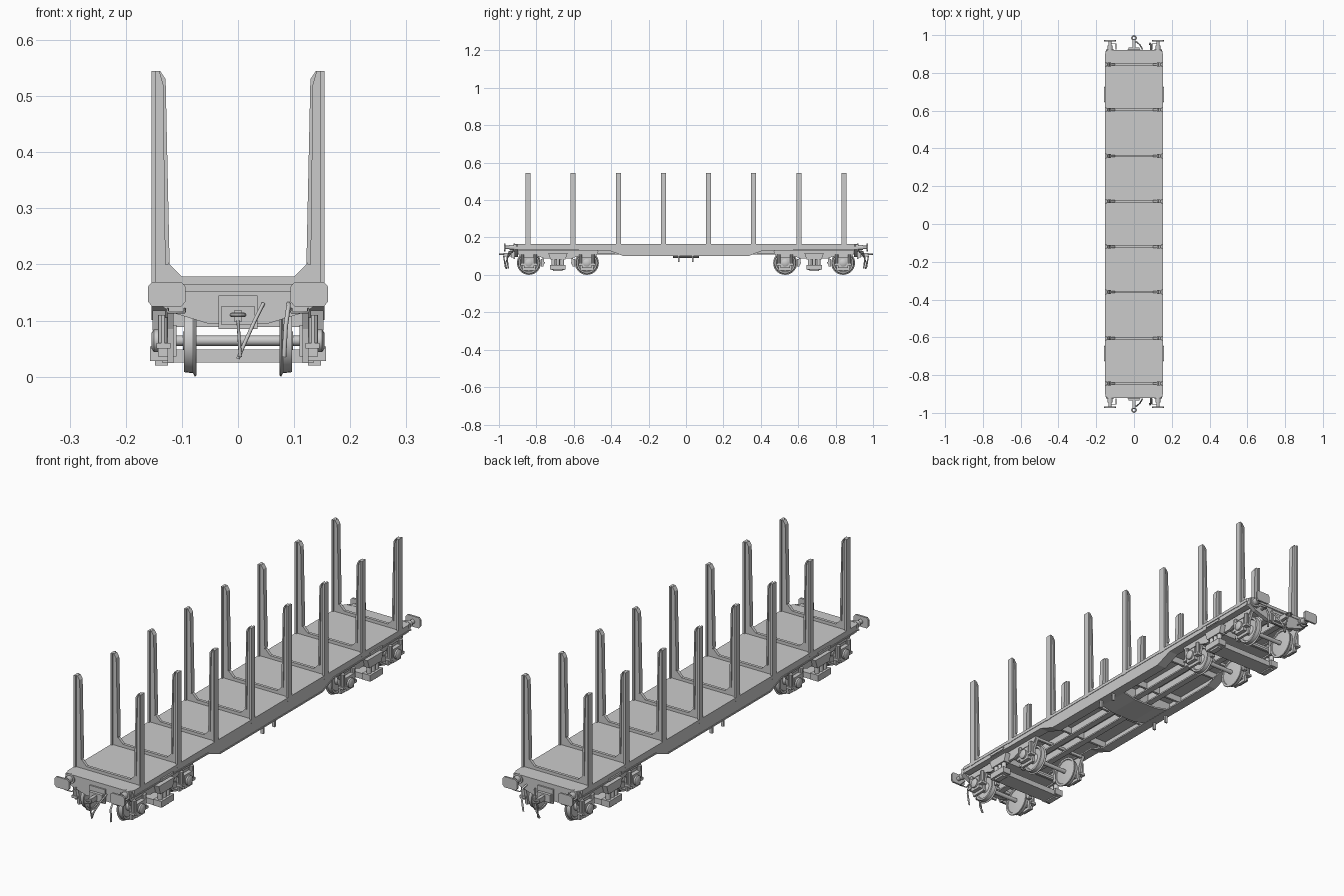
import bpy, bmesh, math
from mathutils import Vector, Matrix

cube = bpy.data.objects.get("Cube")
if cube:
    bpy.data.objects.remove(cube, do_unlink=True)

grey = bpy.data.materials.new("plain grey")
grey.use_nodes = True
COLOUR = (0.6, 0.6, 0.6, 1)
grey.diffuse_color = COLOUR
grey.node_tree.nodes["Principled BSDF"].inputs["Base Color"].default_value = COLOUR


def finish(name, bm, smooth=False):
    bmesh.ops.recalc_face_normals(bm, faces=bm.faces)
    mesh = bpy.data.meshes.new(name)
    bm.to_mesh(mesh)
    bm.free()
    mesh.materials.append(grey)
    ob = bpy.data.objects.new(name, mesh)
    bpy.context.scene.collection.objects.link(ob)
    if smooth:
        bpy.ops.object.select_all(action='DESELECT')
        ob.select_set(True)
        bpy.context.view_layer.objects.active = ob
        bpy.ops.object.shade_smooth_by_angle(angle=math.radians(35))
    return ob


def box(name, x, y, z):
    """Box from (min, max) pairs."""
    bm = bmesh.new()
    bmesh.ops.create_cube(bm, size=1)
    for v in bm.verts:
        v.co = [(a + b) / 2 + c * (b - a) for (a, b), c in zip((x, y, z), v.co)]
    return finish(name, bm)


def prism(name, points, axis, start, end):
    """Extrude an outline along x (points are y,z), y (x,z) or z (x,y)."""
    bm = bmesh.new()
    def place(p, d):
        co = list(p)
        co.insert(axis, d)
        return bm.verts.new(co)
    a = [place(p, start) for p in points]
    b = [place(p, end) for p in points]
    bm.faces.new(a)
    bm.faces.new(b)
    for i in range(len(a)):
        j = (i + 1) % len(a)
        bm.faces.new((a[i], a[j], b[j], b[i]))
    return finish(name, bm)


def lathe(name, centre, direction, profile, sides=24):
    """Spin (distance, radius) rings about an axis through centre."""
    bm = bmesh.new()
    rot = Vector(direction).to_track_quat('Z', 'Y')
    rings = []
    for d, r in profile:
        rings.append([bm.verts.new(Vector(centre) + rot @ Vector(
            (r * math.cos(t), r * math.sin(t), d)))
            for t in (math.tau * i / sides for i in range(sides))])
    bm.faces.new(rings[0])
    bm.faces.new(rings[-1])
    for p, q in zip(rings, rings[1:]):
        for i in range(sides):
            j = (i + 1) % sides
            bm.faces.new((p[i], p[j], q[j], q[i]))
    return finish(name, bm, True)


def tube(name, points, radius):
    curve = bpy.data.curves.new(name, 'CURVE')
    curve.dimensions = '3D'
    curve.bevel_depth = radius
    curve.bevel_resolution = 1
    curve.use_fill_caps = True
    sp = curve.splines.new('POLY')
    sp.points.add(len(points) - 1)
    for p, co in zip(sp.points, points):
        p.co = (*co, 1)
    curve.materials.append(grey)
    ob = bpy.data.objects.new(name, curve)
    bpy.context.scene.collection.objects.link(ob)


def span(sign, a, b):
    return tuple(sorted((sign * a, sign * b)))


SIDES = ((1, "left"), (-1, "right"))
ENDS = ((-1, "front"), (1, "back"))

# Deck with clipped corners
quarter = [(0.154, 0.90), (0.14, 0.92)]
deck = (quarter + [(-x, y) for x, y in reversed(quarter)]
        + [(-x, -y) for x, y in quarter] + [(x, -y) for x, y in reversed(quarter)])
prism("deck", deck, 2, 0.152, 0.165)

# Fish-bellied side sills: web plate and bottom flange
lower = [(-0.9, 0.135), (-0.41, 0.13), (-0.335, 0.101)]
lower += [(-y, z) for y, z in reversed(lower)]
for s, side in SIDES:
    prism(side + "_sill_web", [(-0.9, 0.16)] + lower + [(0.9, 0.16)], 0, s * 0.145, s * 0.152)
    prism(side + "_sill_flange", lower + [(y, z + 0.006) for y, z in reversed(lower)],
          0, s * 0.112, s * 0.154)
    box(side + "_centre_sill", span(s, 0.03, 0.036), (-0.9, 0.9), (0.115, 0.153))
    box(side + "_centre_sill_flange", span(s, 0.02, 0.046), (-0.9, 0.9), (0.110, 0.116))
    for y in (-0.04, 0.035):
        box(side + "_sill_bracket", span(s, 0.135, 0.147), (y - 0.004, y + 0.004), (0.07, 0.12))

# Cross members under the deck
belly = [(0.145, 0.105), (0.125, 0.105), (0.055, 0.09)]
belly += [(-x, z) for x, z in reversed(belly)]
prism("belly_crossbeam", belly + [(x, z + 0.007) for x, z in reversed(belly)], 1, -0.07, 0.07)
for y in (-0.05, 0.05):
    prism("belly_web", belly + [(-0.145, 0.155), (0.145, 0.155)], 1, y - 0.004, y + 0.004)

# Stake frames: thin crossbar web, posts with outer and inner flanges
STAKES = (0.12, 0.36, 0.605, 0.845)
for y in [s * k for s in (-1, 1) for k in STAKES]:
    box("crossbar", (-0.105, 0.105), (y - 0.006, y + 0.006), (0.163, 0.178))
    if abs(y) < 0.5:
        box("deck_crossmember", (-0.147, 0.147), (y - 0.005, y + 0.005), (0.125, 0.155))
    for s, side in SIDES:
        web = [(0.152, 0.163), (0.1, 0.163), (0.1, 0.178), (0.122, 0.2),
               (0.129, 0.53), (0.139, 0.545), (0.152, 0.545)]
        prism(side + "_stake_web", [(s * x, z) for x, z in web], 1, y - 0.006, y + 0.006)
        box(side + "_stake_outer_flange", span(s, 0.146, 0.154),
            (y - 0.013, y + 0.013), (0.15, 0.545))
        inner = [(0.124, 0.2), (0.122, 0.205), (0.129, 0.53), (0.139, 0.545),
                 (0.141, 0.545), (0.134, 0.52), (0.13, 0.2)]
        prism(side + "_stake_inner_flange", [(s * x, z) for x, z in inner],
              1, y - 0.010, y + 0.010)

# Ends: headstock, buffers, drawgear, hoses
for e, end in ENDS:
    beam = [(0.15, 0.163), (0.15, 0.135), (0.12, 0.115), (0.055, 0.095)]
    beam += [(-x, z) for x, z in reversed(beam)]
    prism(end + "_headstock", beam, 1, e * 0.898, e * 0.917)
    for s, side in SIDES:
        c = Vector((s * 0.127, e * 0.915, 0.147))
        lathe(f"{end}_{side}_buffer_stem", c, (0, e, 0),
              [(0, 0.021), (0.008, 0.021), (0.008, 0.014), (0.03, 0.014),
               (0.03, 0.009), (0.055, 0.009)], 16)
        head = [(0.033, 0.014), (0.026, 0.022)]
        head += [(-x, z) for x, z in reversed(head)] + [(-x, -z) for x, z in head] \
            + [(x, -z) for x, z in reversed(head)]
        prism(f"{end}_{side}_buffer_head", [(c.x + x, c.z + z) for x, z in head],
              1, e * 0.966, e * 0.974)
        # Steps beside the headstock
        tube(f"{end}_{side}_hand_rail", [(s * 0.095, e * 0.925, 0.12),
             (s * 0.095, e * 0.955, 0.115), (s * 0.125, e * 0.955, 0.115),
             (s * 0.125, e * 0.925, 0.12)], 0.0025)
    box(end + "_draw_plate", (-0.035, 0.035), span(e, 0.915, 0.923), (0.085, 0.145))
    box(end + "_draw_housing", (-0.03, 0.03), span(e, 0.92, 0.935), (0.093, 0.125))
    box(end + "_draw_hook_shank", (-0.007, 0.007), span(e, 0.93, 0.975), (0.098, 0.118))
    bpy.ops.mesh.primitive_torus_add(location=(0, e * 0.985, 0.11), major_radius=0.011,
                                     minor_radius=0.004, major_segments=16, minor_segments=8)
    bpy.context.object.name = end + "_draw_hook"
    bpy.context.object.data.materials.append(grey)
    tube(end + "_screw_link", [(0.045, e * 0.925, 0.13), (0.03, e * 0.95, 0.10),
         (0.012, e * 0.965, 0.06), (0.0, e * 0.96, 0.032)], 0.0035)
    tube(end + "_chain_link", [(0, e * 0.975, 0.1), (0.004, e * 0.965, 0.035)], 0.003)
    tube(end + "_brake_hose", [(0.09, e * 0.915, 0.13), (0.09, e * 0.945, 0.125),
         (0.085, e * 0.957, 0.09), (0.082, e * 0.95, 0.035)], 0.004)

# Bogies
for e, end in ENDS:
    mid = e * 0.685
    box(end + "_bogie_bolster", (-0.135, 0.135), (mid - 0.035, mid + 0.035), (0.025, 0.048))
    box(end + "_bogie_pivot_beam", (-0.125, 0.125), (mid - 0.03, mid + 0.03), (0.088, 0.115))
    lathe(end + "_pivot", (0, mid, 0.11), (0, 0, 1), [(0, 0.03), (0.045, 0.03)])
    for s, side in SIDES:
        tag = f"{end}_{side}_"
        # Side frame arching over the axle boxes
        half = [(0.215, 0.122), (0.2, 0.105), (0.12, 0.105), (0.075, 0.088)]
        frame = [(mid + y, z) for y, z in half] + [(mid - y, z) for y, z in reversed(half)]
        frame += [(mid - 0.215, 0.13), (mid + 0.215, 0.13)]
        prism(tag + "side_frame", frame, 0, s * 0.118, s * 0.130)
        # Spring nest
        nest = [(-0.052, 0.118), (-0.04, 0.082), (0.04, 0.082), (0.052, 0.118)]
        prism(tag + "spring_cap", [(mid + y, z) for y, z in nest], 0, s * 0.122, s * 0.152)
        box(tag + "spring_seat", span(s, 0.12, 0.157), (mid - 0.042, mid + 0.042), (0.028, 0.054))
        box(tag + "spring_foot", span(s, 0.125, 0.148), (mid - 0.025, mid + 0.025), (0.02, 0.03))
        box(tag + "side_bearer", span(s, 0.135, 0.158), (mid - 0.04, mid + 0.04), (0.135, 0.146))
        for k in (-0.024, 0.0, 0.024):
            lathe(tag + "coil_spring", (s * 0.139, mid + k, 0.05), (0, 0, 1),
                  [(0, 0.01), (0.035, 0.01)], 12)
        for a in (-1, 1):
            y = mid + a * 0.155
            # Wheel with inner flange and dished face
            lathe(tag + "wheel", (s * 0.074, y, 0.064), (s, 0, 0),
                  [(0, 0.022), (0.003, 0.052), (0, 0.054), (0, 0.062), (0.003, 0.064),
                   (0.006, 0.058), (0.022, 0.056), (0.022, 0.048), (0.016, 0.045),
                   (0.014, 0.022), (0.024, 0.016)], 32)
            # Axle guard, box and cover
            guard = [(-0.062, 0.125), (-0.042, 0.085), (-0.034, 0.024), (0.034, 0.024),
                     (0.042, 0.085), (0.062, 0.125)]
            prism(tag + "axle_guard", [(y + p, z) for p, z in guard], 0, s * 0.115, s * 0.126)
            box(tag + "axle_box", span(s, 0.11, 0.143), (y - 0.026, y + 0.026), (0.036, 0.092))
            lathe(tag + "axle_cover", (s * 0.14, y, 0.064), (s, 0, 0),
                  [(0, 0.02), (0.01, 0.02), (0.014, 0.014)], 16)
            for k in (-0.034, 0.034):
                lathe(tag + "box_spring", (s * 0.134, y + k, 0.06), (0, 0, 1),
                      [(0, 0.009), (0.05, 0.009)], 10)
                box(tag + "spring_ledge", span(s, 0.12, 0.145),
                    (y + k - 0.011, y + k + 0.011), (0.05, 0.06))
            # Brake shoe facing the bolster
            box(tag + "brake_shoe", span(s, 0.078, 0.094),
                span(1, y - a * 0.078, y - a * 0.064), (0.045, 0.085))
            box(tag + "brake_hanger", span(s, 0.082, 0.09),
                span(1, y - a * 0.082, y - a * 0.074), (0.055, 0.125))
    for a in (-1, 1):
        y = mid + a * 0.155
        lathe(end + "_axle", (-0.12, y, 0.064), (1, 0, 0), [(0, 0.009), (0.24, 0.009)], 16)
        box(end + "_brake_beam", (-0.095, 0.095), span(1, y - a * 0.086, y - a * 0.076),
            (0.06, 0.07))
        box(end + "_bogie_end_beam", (-0.12, 0.12),
            span(1, mid + a * 0.205, mid + a * 0.215), (0.118, 0.13))
